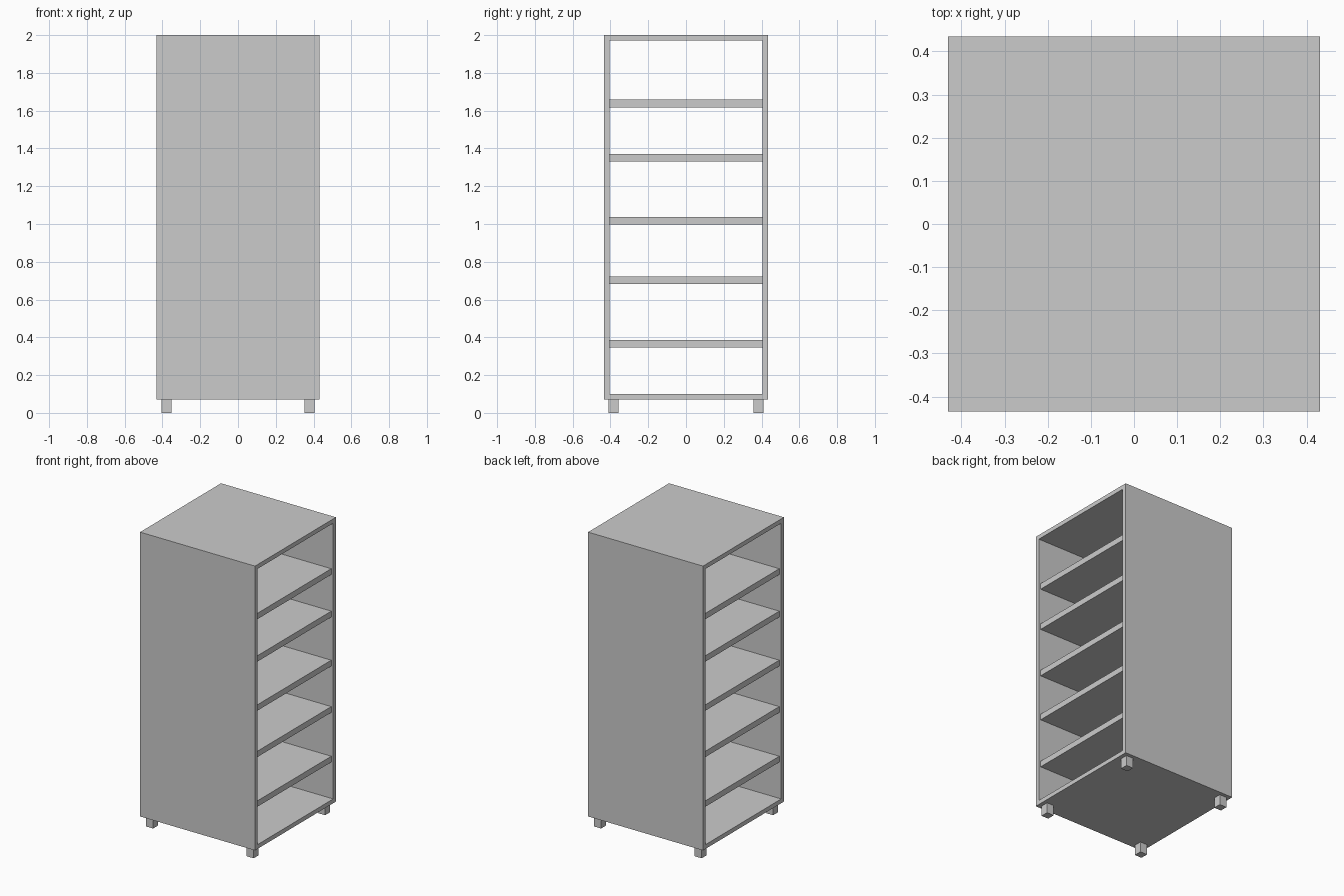
import bpy, bmesh

if "Cube" in bpy.data.objects:
    bpy.data.objects.remove(bpy.data.objects["Cube"])

W = 0.4315             # half width in x
D = 0.434              # half depth in y
Z0, Z1 = 0.07, 2.0     # carcass bottom and top
T = 0.029              # panel thickness
BAND = 0.004           # edge banding thickness


def finish(name, bm):
    bmesh.ops.recalc_face_normals(bm, faces=bm.faces)
    me = bpy.data.meshes.new(name)
    bm.to_mesh(me)
    bm.free()
    ob = bpy.data.objects.new(name, me)
    bpy.context.collection.objects.link(ob)
    return ob


def box(name, x, y, z):
    bm = bmesh.new()
    bmesh.ops.create_cube(bm, size=1)
    for v in bm.verts:
        v.co = [r[0] if c < 0 else r[1] for c, r in zip(v.co, (x, y, z))]
    return finish(name, bm)


def frame(name, x0, x1):
    """Rectangular tube running along x, open at both ends."""
    bm = bmesh.new()
    rings = []
    for x in (x0, x1):
        for t in (0, T):
            rings.append([bm.verts.new((x, y, z)) for y, z in (
                (-D + t, Z0 + t), (D - t, Z0 + t), (D - t, Z1 - t), (-D + t, Z1 - t))])
    out0, in0, out1, in1 = rings
    for a, b in ((out0, in0), (in0, in1), (in1, out1), (out1, out0)):
        for i in range(4):
            j = (i + 1) % 4
            bm.faces.new((a[i], a[j], b[j], b[i]))
    return finish(name, bm)


# open carcass and the thin banding on its left edge
frame("carcass", -W + BAND, W)
frame("carcass_edge_band", -W, -W + BAND)

# shelves, slightly recessed, each with a thin edge band
S = 0.417
for i, z in enumerate((0.345, 0.682, 0.997, 1.33, 1.618)):
    ys, zs = (-D + T, D - T), (z, z + 0.04)
    box(f"shelf_{i + 1}", (-S + BAND, S), ys, zs)
    box(f"shelf_edge_band_{i + 1}", (-S, -S + BAND), ys, zs)

# four square feet
F = 0.0265
for sx, side in ((-1, "left"), (1, "right")):
    for sy, end in ((-1, "front"), (1, "back")):
        cx, cy = sx * 0.378, sy * 0.383
        box(f"{end}_{side}_foot", (cx - F, cx + F), (cy - F, cy + F), (0, Z0))
